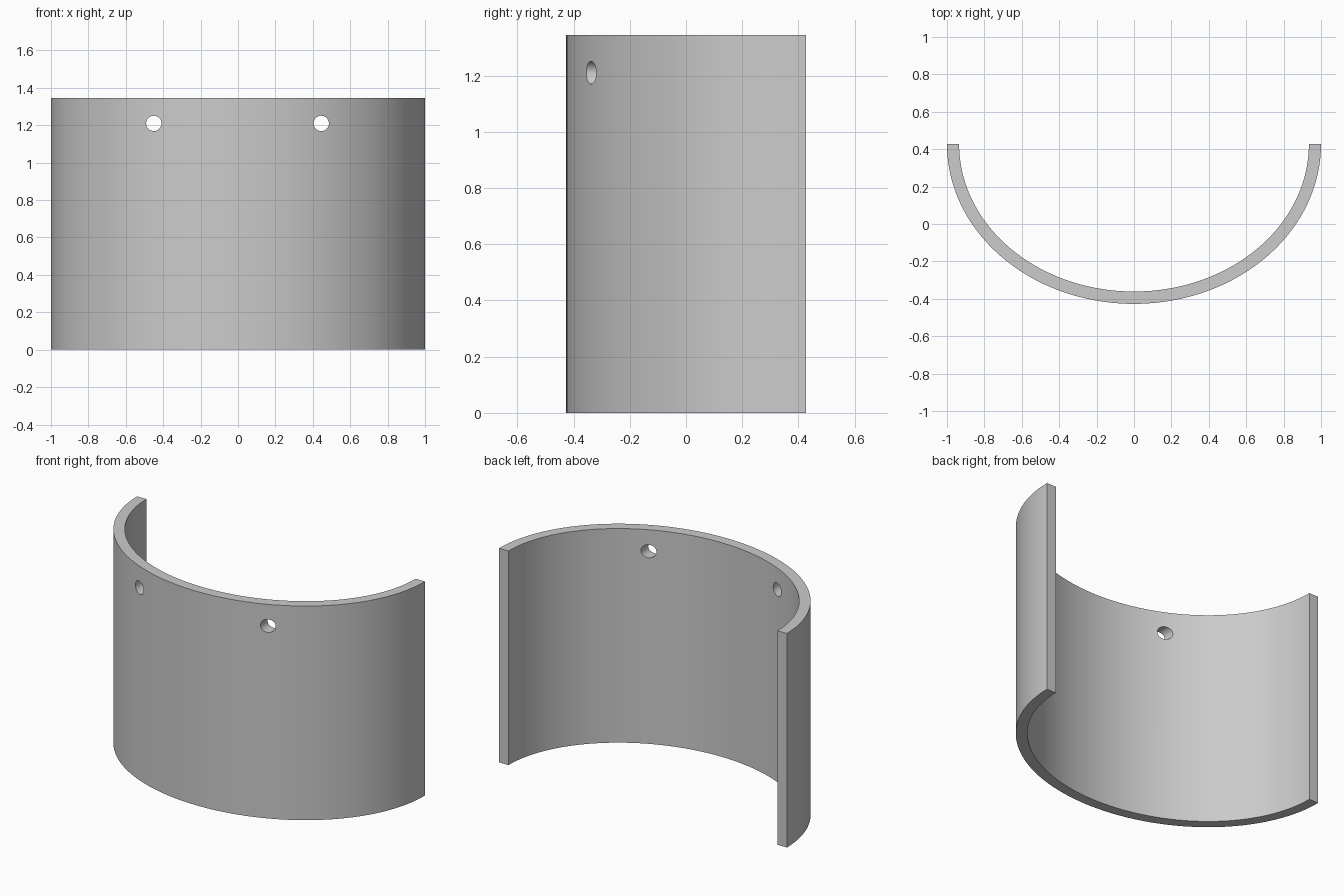
import bpy
import bmesh
from math import pi, cos, sin, radians

default = bpy.data.objects.get("Cube")
if default:
    bpy.data.objects.remove(default, do_unlink=True)

HEIGHT = 1.345
BACK = 0.427
OUTER = (1.0, 0.854)
INNER = (0.935, 0.788)
SEGMENTS = 96

grey = bpy.data.materials.new("plain grey")
grey.use_nodes = True
colour = (0.6, 0.6, 0.6, 1)
grey.diffuse_color = colour
grey.node_tree.nodes["Principled BSDF"].inputs["Base Color"].default_value = colour


def arc(radii):
    """Front half of an ellipse, from right end to left end."""
    steps = [pi * i / SEGMENTS for i in range(SEGMENTS + 1)]
    return [(-radii[0] * cos(a), BACK - radii[1] * sin(a)) for a in steps]


# Curved wall: quad strip between the two arcs, extruded upward
bm = bmesh.new()
outer = [bm.verts.new((x, y, 0)) for x, y in arc(OUTER)]
inner = [bm.verts.new((x, y, 0)) for x, y in arc(INNER)]
for i in range(SEGMENTS):
    bm.faces.new((outer[i], outer[i + 1], inner[i + 1], inner[i]))
top = bmesh.ops.extrude_face_region(bm, geom=bm.faces[:])["geom"]
bmesh.ops.translate(bm, vec=(0, 0, HEIGHT),
                    verts=[v for v in top if isinstance(v, bmesh.types.BMVert)])
bmesh.ops.recalc_face_normals(bm, faces=bm.faces[:])
mesh = bpy.data.meshes.new("curved_wall")
bm.to_mesh(mesh)
bm.free()
wall = bpy.data.objects.new("curved_wall", mesh)
bpy.context.collection.objects.link(wall)
mesh.materials.append(grey)

# Two round holes bored front to back near the top edge
for side, x in (("right", -0.45), ("left", 0.445)):
    bpy.ops.mesh.primitive_cylinder_add(
        vertices=40, radius=0.041, depth=0.4,
        location=(x, -0.31, 1.21), rotation=(pi / 2, 0, 0))
    cutter = bpy.context.object
    cutter.name = side + "_hole_cutter"
    cutter.hide_render = True
    cutter.data.materials.append(grey)
    cut = wall.modifiers.new(side + "_hole", "BOOLEAN")
    cut.operation = "DIFFERENCE"
    cut.solver = "EXACT"
    cut.object = cutter
    bpy.ops.object.select_all(action="DESELECT")
    wall.select_set(True)
    bpy.context.view_layer.objects.active = wall
    bpy.ops.object.modifier_apply(modifier=cut.name)
    bpy.data.objects.remove(cutter, do_unlink=True)

bpy.ops.object.shade_smooth_by_angle(angle=radians(30))
